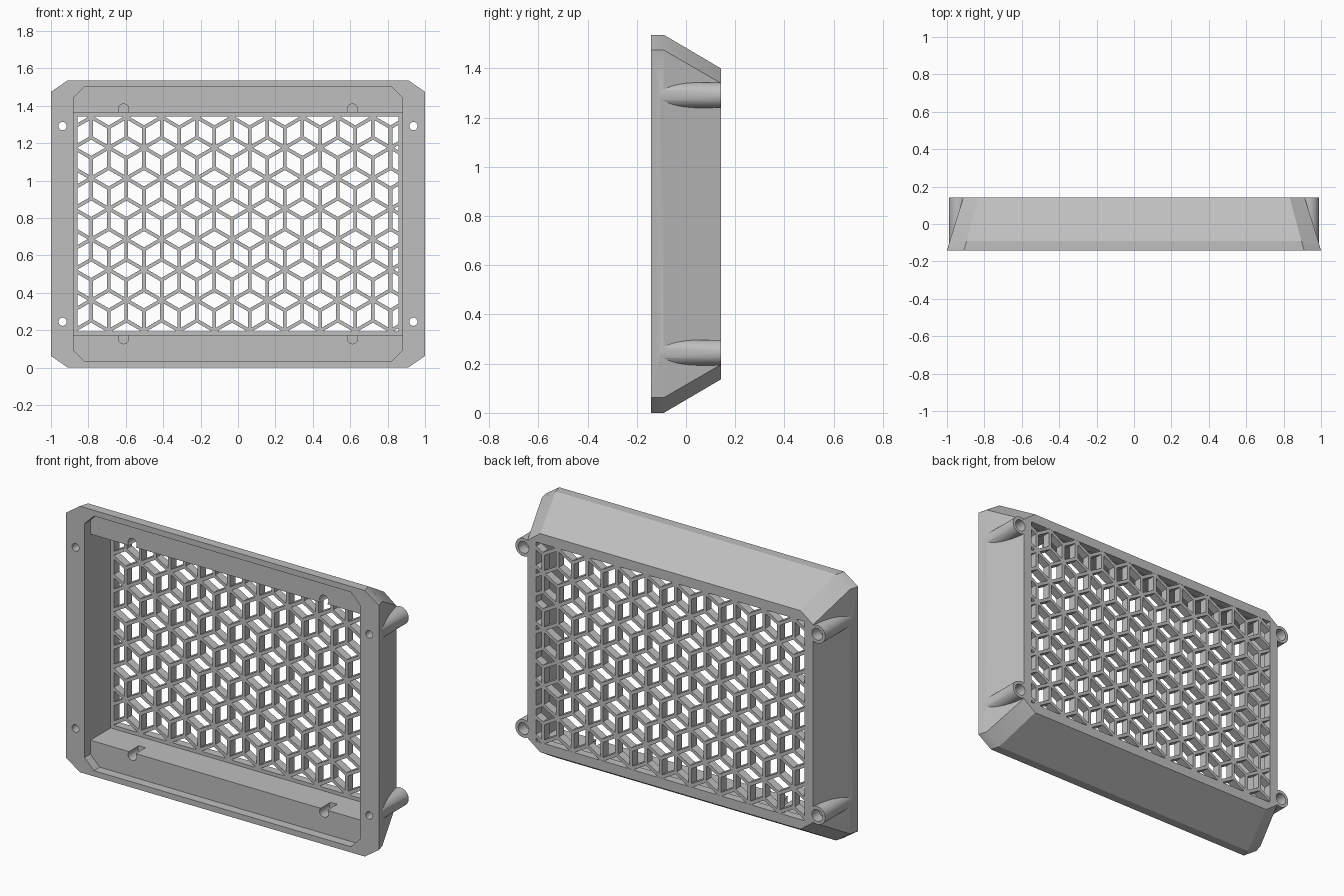
import bpy, bmesh, math
from mathutils import Vector, Matrix

if "Cube" in bpy.data.objects:
    bpy.data.objects.remove(bpy.data.objects["Cube"], do_unlink=True)

H = 1.536          # overall height
MID = H / 2
Y = 0.143          # half depth
STEP = -0.09       # depth where the slopes start
GRID_FRONT = 0.095 # front of the lattice plate

grey = bpy.data.materials.new("plain grey")
grey.use_nodes = True
grey.diffuse_color = (0.52, 0.52, 0.52, 1)
grey.node_tree.nodes["Principled BSDF"].inputs["Base Color"].default_value = (0.52, 0.52, 0.52, 1)


def finish(bm, name):
    bmesh.ops.recalc_face_normals(bm, faces=bm.faces)
    mesh = bpy.data.meshes.new(name)
    bm.to_mesh(mesh)
    bm.free()
    mesh.materials.append(grey)
    ob = bpy.data.objects.new(name, mesh)
    bpy.context.collection.objects.link(ob)
    return ob


def octagon_loft(name, sections):
    """Loft corner-cut rectangles: (y, half width, half height, cut x, cut z)."""
    bm = bmesh.new()
    rings = []
    for y, w, h, cx, cz in sections:
        pts = [(w, h - cz), (w - cx, h), (cx - w, h), (-w, h - cz),
               (-w, cz - h), (cx - w, -h), (w - cx, -h), (w, cz - h)]
        rings.append([bm.verts.new((x, y, MID + z)) for x, z in pts])
    for a, b in zip(rings, rings[1:]):
        for i in range(8):
            j = (i + 1) % 8
            bm.faces.new((a[i], a[j], b[j], b[i]))
    bm.faces.new(rings[0])
    bm.faces.new(rings[-1])
    return finish(bm, name)


def box(name, w, h, y0, y1):
    bm = bmesh.new()
    bmesh.ops.create_cube(bm, size=1, matrix=Matrix.Translation((0, (y0 + y1) / 2, MID))
                          @ Matrix.Diagonal((2 * w, y1 - y0, 2 * h, 1)))
    return finish(bm, name)


def four_cylinders(name, x, z, r, y0, y1, sides=32):
    """Cylinders along y, mirrored left/right and top/bottom."""
    bm = bmesh.new()
    for sx in (-1, 1):
        for sz in (-1, 1):
            m = Matrix.Translation((sx * x, (y0 + y1) / 2, MID + sz * z)) @ Matrix.Rotation(math.pi / 2, 4, 'X')
            bmesh.ops.create_cone(bm, cap_ends=True, segments=sides, radius1=r, radius2=r,
                                  depth=y1 - y0, matrix=m)
    return finish(bm, name)


def combine(ob, other, operation):
    mod = ob.modifiers.new(other.name, 'BOOLEAN')
    mod.operation = operation
    mod.solver = 'EXACT'
    mod.object = other
    bpy.context.view_layer.update()
    mesh = bpy.data.meshes.new_from_object(ob.evaluated_get(bpy.context.evaluated_depsgraph_get()))
    ob.modifiers.clear()
    ob.data = mesh
    bpy.data.objects.remove(other, do_unlink=True)


# Housing: flat rim, then tapering to the back
housing = octagon_loft("housing", [
    (-Y, 1.0, MID, 0.09, 0.062),
    (STEP, 0.985, MID, 0.09, 0.062),
    (Y, 0.912, MID - 0.137, 0.08, 0.06)])

# Screw posts on the sides
BX, BZ = 0.938, 0.523
combine(housing, four_cylinders("posts", BX, BZ, 0.052, -0.12, Y), 'UNION')

# Front recess, deep cavity, window in the back
combine(housing, octagon_loft("recess", [
    (-0.3, 0.88, MID - 0.033, 0.06, 0.06), (STEP, 0.88, MID - 0.033, 0.06, 0.06)]), 'DIFFERENCE')
combine(housing, box("cavity", 0.88, 0.595, -0.3, GRID_FRONT), 'DIFFERENCE')
combine(housing, box("window", 0.858, 0.575, 0, 0.3), 'DIFFERENCE')

# Screw holes with counterbores, and notches in the shelves
combine(housing, four_cylinders("holes", BX, BZ, 0.022, -0.3, 0.3, 24), 'DIFFERENCE')
combine(housing, four_cylinders("counterbores", BX, BZ, 0.034, 0.08, 0.3, 24), 'DIFFERENCE')
combine(housing, four_cylinders("notches", 0.612, 0.613, 0.028, -0.3, 0.0, 24), 'DIFFERENCE')

bpy.context.view_layer.objects.active = housing
housing.select_set(True)
bpy.ops.object.shade_smooth_by_angle(angle=math.radians(25))
housing.select_set(False)

# Lattice of rhombi: six struts from each hub, clipped to the window
SIDE = 0.1087
PITCH = SIDE * math.sqrt(3)
WIDTH = 0.019
LIMITS = ((-0.866, 0.866), (MID - 0.583, MID + 0.583))


def clip(a, b):
    t0, t1 = 0.0, 1.0
    d = b - a
    for axis, (lo, hi) in enumerate(LIMITS):
        if abs(d[axis]) < 1e-6:
            if not lo <= a[axis] <= hi:
                return None
            continue
        u, v = sorted(((lo - a[axis]) / d[axis], (hi - a[axis]) / d[axis]))
        t0, t1 = max(t0, u), min(t1, v)
    return (a + d * t0, a + d * t1) if t1 - t0 > 0.02 else None


bm = bmesh.new()
depth = Y - 0.001 - GRID_FRONT
for row in range(-2, 9):
    for col in range(-2, 12):
        hub = Vector((-0.785 + PITCH * (col + 0.5 * (row % 2)), 0.36 + 1.5 * SIDE * row))
        for k in range(6):
            angle = math.radians(30 + 60 * k)
            way = Vector((math.cos(angle), math.sin(angle)))
            ends = clip(hub, hub + way * (SIDE + 0.005))
            if ends:
                c = (ends[0] + ends[1]) / 2
                size = Matrix.Diagonal(((ends[1] - ends[0]).length, depth, WIDTH, 1))
                bmesh.ops.create_cube(bm, size=1, matrix=Matrix.Translation((c.x, GRID_FRONT + depth / 2, c.y))
                                      @ Matrix.Rotation(-angle, 4, 'Y') @ size)
finish(bm, "lattice_grille")
